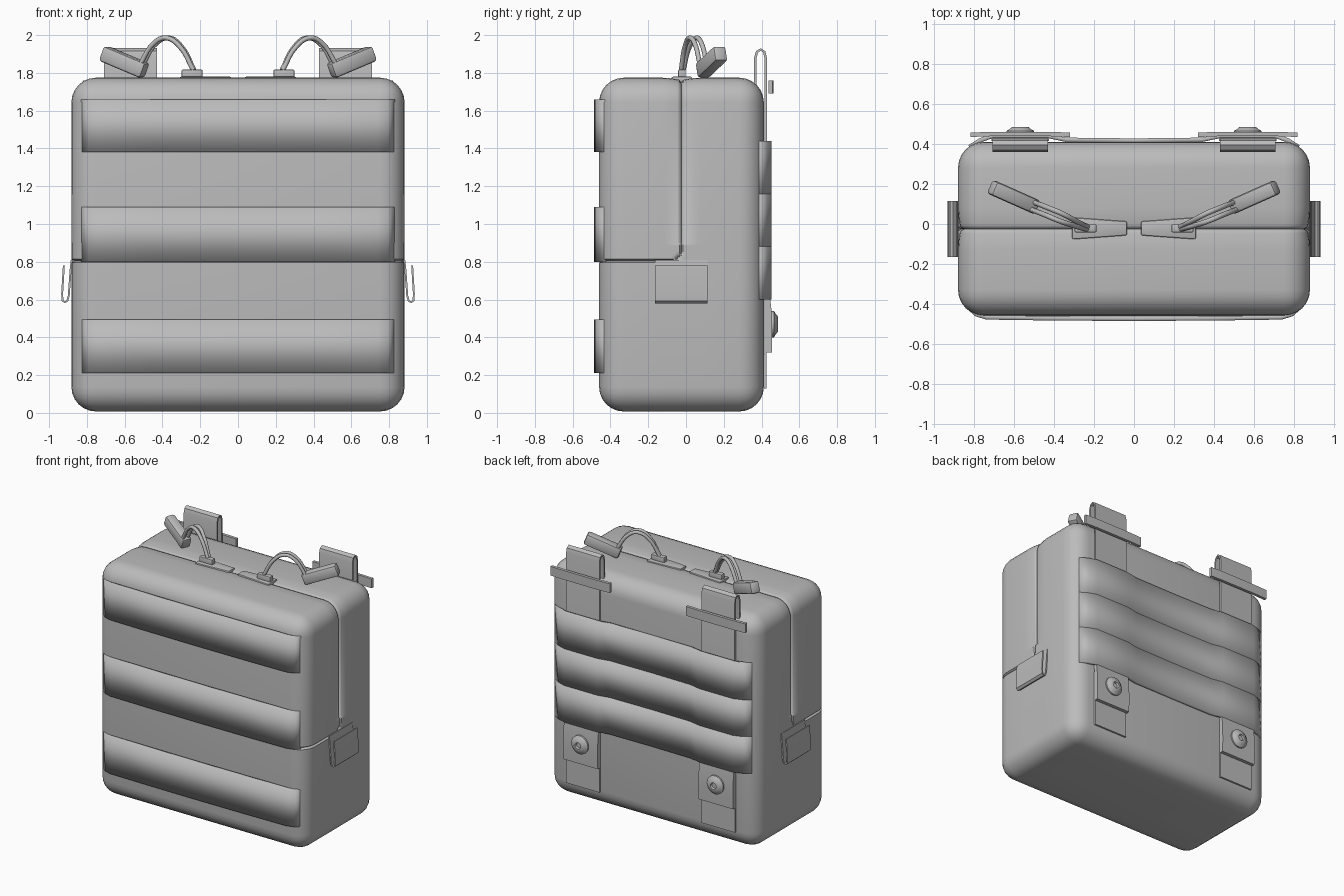
import bpy, bmesh, math
from mathutils import Vector, Matrix

if "Cube" in bpy.data.objects:
    bpy.data.objects.remove(bpy.data.objects["Cube"])

grey = bpy.data.materials.new("grey_fabric")
grey.diffuse_color = (0.5, 0.5, 0.5, 1)
grey.use_nodes = True
grey.node_tree.nodes["Principled BSDF"].inputs["Base Color"].default_value = grey.diffuse_color


def finish(name, bm, angle=40, mirror=False):
    bmesh.ops.recalc_face_normals(bm, faces=bm.faces[:])
    me = bpy.data.meshes.new(name)
    bm.to_mesh(me)
    bm.free()
    me.materials.append(grey)
    me.shade_smooth()
    if angle < 180:
        me.set_sharp_from_angle(angle=math.radians(angle))
    ob = bpy.data.objects.new(name, me)
    bpy.context.collection.objects.link(ob)
    if mirror:
        ob.modifiers.new("mirror", 'MIRROR').use_mirror_merge = False
    return ob


def box(name, size, matrix, bevel, mirror=True):
    bm = bmesh.new()
    bmesh.ops.create_cube(bm, size=1)
    bmesh.ops.scale(bm, vec=size, verts=bm.verts[:])
    bmesh.ops.bevel(bm, geom=bm.edges[:], offset=bevel, segments=2,
                    profile=0.5, affect='EDGES')
    bmesh.ops.transform(bm, matrix=matrix, verts=bm.verts[:])
    return finish(name, bm, 40, mirror)


def ribbon(name, pts, thick, lo, hi, axis, angle=40, mirror=False):
    """Thickened 2D path, extruded along one axis."""
    place = {'x': lambda u, v, w: (w, u, v),
             'y': lambda u, v, w: (u, w, v),
             'z': lambda u, v, w: (u, v, w)}[axis]
    bm = bmesh.new()
    rows = []
    P = [Vector(p) for p in pts]
    for i, p in enumerate(P):
        d = (P[min(i + 1, len(P) - 1)] - P[max(i - 1, 0)]).normalized()
        n = Vector((-d.y, d.x)) * thick / 2
        rows.append([bm.verts.new(place(*q, w)) for q, w in
                     ((p + n, lo), (p + n, hi), (p - n, hi), (p - n, lo))])
    for a, b in zip(rows, rows[1:]):
        for k in range(4):
            bm.faces.new((a[k], a[(k + 1) % 4], b[(k + 1) % 4], b[k]))
    bm.faces.new(rows[0])
    bm.faces.new(rows[-1])
    return finish(name, bm, angle, mirror)


# Bag body: rounded box with the zip seam pressed into its surface
bm = bmesh.new()
bmesh.ops.create_cube(bm, size=1)
bmesh.ops.scale(bm, vec=(1.764, 0.872, 1.767), verts=bm.verts[:])
bmesh.ops.translate(bm, vec=(0, -0.024, 0.891), verts=bm.verts[:])
bmesh.ops.bevel(bm, geom=bm.edges[:], offset=0.13, segments=6,
                profile=0.5, affect='EDGES')
cuts = [((0, -0.125 + 0.01 * i, 0), (0, 1, 0)) for i in range(22)]
cuts += [((0, 0, 0.755 + 0.01 * i), (0, 0, 1)) for i in range(16)]
for co, no in cuts:
    bmesh.ops.bisect_plane(bm, geom=bm.verts[:] + bm.edges[:] + bm.faces[:],
                           plane_co=co, plane_no=no, dist=1e-5)
bm.normal_update()
moves = []
for v in bm.verts:
    r = 0.06
    a, b = v.co.y + 0.025 + r, 0.805 - v.co.z + r
    d = abs(min(max(a, b), 0) + math.hypot(max(a, 0), max(b, 0)) - r)
    depth = 0.016 if d < 0.006 else 0
    if v.co.z > 0.9:
        depth += 0.014 * max(0, 1 - d / 0.11) ** 2
    moves.append((v, v.normal * depth))
for v, m in moves:
    v.co -= m
finish("bag_body", bm, 50)

# Front padded bands wrapping the corners
half = [(0.0, -0.475), (0.4, -0.473), (0.74, -0.468), (0.79, -0.453), (0.825, -0.422)]
front_path = [(-x, y) for x, y in half[:0:-1]] + half
for i, (z0, z1) in enumerate(((0.21, 0.495), (0.80, 1.09), (1.38, 1.66))):
    ribbon(f"front_band_{i + 1}", front_path, 0.022, z0, z1, 'z', 180)

# Back webbing rows, raised over the straps
half = [(0.0, 0.418), (0.34, 0.422), (0.43, 0.441), (0.71, 0.441),
        (0.77, 0.42), (0.825, 0.385)]
back_path = [(-x, y) for x, y in half[:0:-1]] + half
for i in range(3):
    ribbon(f"back_row_{i + 1}", back_path, 0.022, 0.60 + 0.28 * i,
           0.88 + 0.28 * i, 'z', 180)

# Folded back straps with a loop at the top
ribbon("back_strap", [(0.42, 0.13), (0.422, 0.6), (0.422, 1.88), (0.414, 1.912),
                      (0.395, 1.924), (0.376, 1.912), (0.367, 1.88),
                      (0.367, 1.68)], 0.013, 0.43, 0.71, 'x', 40, True)

# Stiff cross bar on each strap
ribbon("strap_bar", [(0.32, 0.447), (0.42, 0.451), (0.72, 0.451), (0.82, 0.447)],
       0.022, 1.69, 1.76, 'z', 40, True)

# Snap patch
ribbon("snap_patch", [(0.430, 0.62), (0.440, 0.53), (0.442, 0.42), (0.440, 0.32)],
       0.028, 0.425, 0.715, 'x', 40, True)

# Snap button, turned profile
bm = bmesh.new()
rings = []
for r, y in ((0.07, 0.44), (0.07, 0.466), (0.056, 0.474), (0.040, 0.487),
             (0.024, 0.487), (0.019, 0.474)):
    rings.append([bm.verts.new((0.57 + r * math.cos(k * math.tau / 20), y,
                                0.47 + r * math.sin(k * math.tau / 20)))
                  for k in range(20)])
for a, b in zip(rings, rings[1:]):
    for k in range(20):
        bm.faces.new((a[k], a[(k + 1) % 20], b[(k + 1) % 20], b[k]))
bm.faces.new(rings[0])
bm.faces.new(rings[-1])
finish("snap_button", bm, 40, True)

# Folded side tabs
ribbon("side_tab", [(0.880, 0.81), (0.886, 0.76), (0.896, 0.62), (0.904, 0.592),
                    (0.918, 0.585), (0.929, 0.595), (0.931, 0.63), (0.922, 0.78)],
       0.010, -0.165, 0.115, 'y', 40, True)

# Zip sliders: tapered plate with a bridge
bm = bmesh.new()
bmesh.ops.create_cube(bm, size=1)
for v in bm.verts:
    wide = v.co.x > 0
    v.co = Vector((0.31 if wide else 0.035,
                   -0.022 + v.co.y * (0.11 if wide else 0.07),
                   1.765 + v.co.z * 0.03))
bmesh.ops.bevel(bm, geom=bm.edges[:], offset=0.008, segments=2,
                profile=0.5, affect='EDGES')
finish("zip_slider", bm, 40, True)
box("slider_bridge", (0.11, 0.04, 0.05),
    Matrix.Translation((0.243, -0.022, 1.792)), 0.006)

# Cord loops, two strands from slider to pull
for i, s in enumerate((-1, 1)):
    cu = bpy.data.curves.new("cord", 'CURVE')
    cu.dimensions = '3D'
    cu.bevel_depth = 0.013
    cu.bevel_resolution = 2
    cu.resolution_u = 5
    cu.use_fill_caps = True
    cu.materials.append(grey)
    path = [(0.235, -0.02, 1.815), (0.30, 0.005, 1.935), (0.37, 0.035, 1.985),
            (0.43, 0.06, 1.965), (0.52, 0.095, 1.83)]
    sp = cu.splines.new('BEZIER')
    sp.bezier_points.add(len(path) - 1)
    for k, (p, c) in enumerate(zip(sp.bezier_points, path)):
        w = s * 0.006 * min(k + 1, 3)
        p.co = Vector(c) + Vector((-0.4 * w, w, 0))
        p.handle_left_type = p.handle_right_type = 'AUTO'
    ob = bpy.data.objects.new(f"pull_cord_{i + 1}", cu)
    bpy.context.collection.objects.link(ob)
    ob.modifiers.new("mirror", 'MIRROR').use_mirror_merge = False

# Moulded pull grips
start, end = Vector((0.49, 0.085, 1.81)), Vector((0.715, 0.185, 1.905))
turn = (end - start).to_track_quat('X', 'Z').to_matrix().to_4x4()
box("pull_grip", (0.26, 0.075, 0.085),
    Matrix.Translation((start + end) / 2) @ turn, 0.016)
